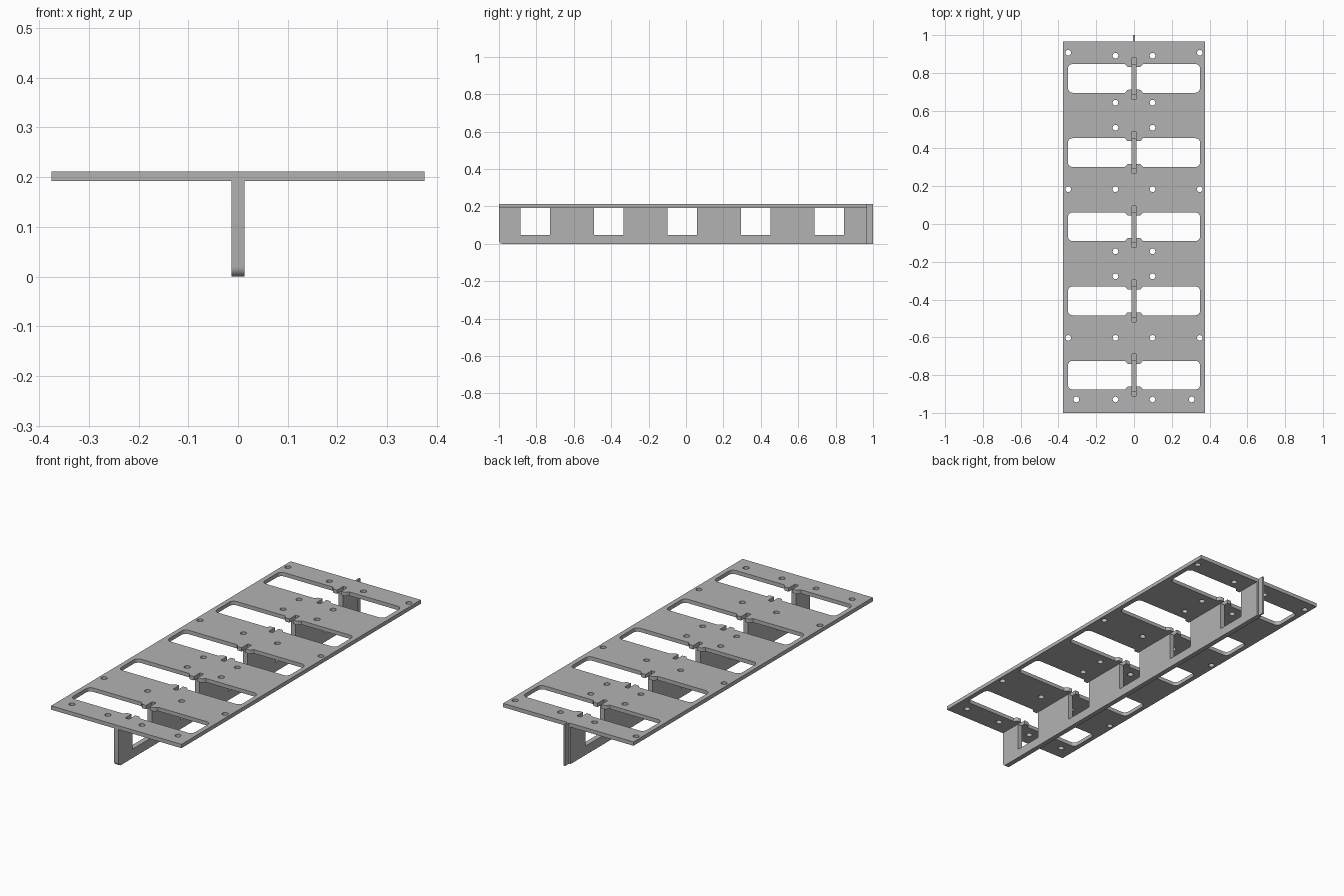
import bpy, bmesh, math
from mathutils import Matrix

if "Cube" in bpy.data.objects:
    bpy.data.objects.remove(bpy.data.objects["Cube"], do_unlink=True)

grey = bpy.data.materials.new("mid_grey")
grey.use_nodes = True
colour = (0.45, 0.45, 0.45, 1)
grey.diffuse_color = colour
grey.node_tree.nodes["Principled BSDF"].inputs["Base Color"].default_value = colour


def arc(cx, cy, r, start, end, steps=6):
    """Points on a circular arc, angles in degrees."""
    angles = [math.radians(start + (end - start) * i / steps) for i in range(steps + 1)]
    return [(cx + r * math.cos(a), cy + r * math.sin(a)) for a in angles]


def sheet(name, outlines, thickness, matrix):
    """Cut a flat sheet: the first outline is the rim, the rest are holes."""
    curve = bpy.data.curves.new(name + "_profile", 'CURVE')
    curve.dimensions = '2D'
    curve.fill_mode = 'BOTH'
    curve.extrude = thickness / 2
    for pts in outlines:
        spline = curve.splines.new('POLY')
        spline.points.add(len(pts) - 1)
        for p, (u, v) in zip(spline.points, pts):
            p.co = (u, v, 0, 1)
        spline.use_cyclic_u = True
    temp = bpy.data.objects.new(name + "_temp", curve)
    bpy.context.collection.objects.link(temp)
    graph = bpy.context.evaluated_depsgraph_get()
    mesh = bpy.data.meshes.new_from_object(temp.evaluated_get(graph))
    bpy.data.objects.remove(temp, do_unlink=True)
    bm = bmesh.new()
    bm.from_mesh(mesh)
    bmesh.ops.remove_doubles(bm, verts=bm.verts, dist=0.0001)
    bmesh.ops.recalc_face_normals(bm, faces=bm.faces)
    bm.transform(matrix)
    bm.to_mesh(mesh)
    bm.free()
    mesh.name = name
    mesh.materials.clear()
    mesh.materials.append(grey)
    obj = bpy.data.objects.new(name, mesh)
    bpy.context.collection.objects.link(obj)
    bpy.ops.object.select_all(action='DESELECT')
    obj.select_set(True)
    bpy.context.view_layer.objects.active = obj
    bpy.ops.object.shade_smooth_by_angle(angle=math.radians(35))
    return obj


BACK = 0.967       # back edge of the plate
UNDER, TOP = 0.192, 0.212
PITCH = 0.3927

# Opening: rounded slot pair with a central tab and a narrow slit, one quadrant mirrored
quarter = ([(0.011, 0.111), (0.011, 0.06)] + arc(0.03, 0.07, 0.01, -90, -20, 3)
           + [(0.048, 0.076)] + arc(0.325, 0.051, 0.025, 90, 0))
half = quarter + [(x, -y) for x, y in reversed(quarter)]
opening = half + [(-x, y) for x, y in reversed(half)]

# Top plate with openings and bolt holes
outlines = [[(-0.375, -1), (0.375, -1), (0.375, BACK), (-0.375, BACK)]]
for i in range(5):
    cy = -0.8 + PITCH * i
    outlines.append([(x, y + cy) for x, y in opening])
holes = [(0.098, y) for y in (0.891, 0.642, 0.51, 0.184, -0.145, -0.277, -0.603, -0.929)]
holes += [(0.348, 0.907), (0.348, 0.184), (0.348, -0.603), (0.305, -0.929)]
for hx, hy in holes:
    for side in (-1, 1):
        outlines.append(arc(side * hx, hy, 0.015, 0, 360, 20)[:-1])
sheet("top_plate", outlines, TOP - UNDER, Matrix.Translation((0, 0, (TOP + UNDER) / 2)))

# Upright rib with rectangular windows and a rounded front foot
upright = Matrix(((0, 0, 1, 0), (1, 0, 0, 0), (0, 1, 0, 0), (0, 0, 0, 1)))
rim = arc(-0.98, 0.02, 0.02, 180, 270) + [(BACK, 0), (BACK, UNDER)]
for i in reversed(range(5)):
    cy = -0.805 + PITCH * i
    a, b = cy - 0.079, cy + 0.079
    rim += [(b, UNDER), (b, 0.047), (a, 0.047), (a, UNDER)]
rim.append((-1, UNDER))
sheet("centre_rib", [rim], 0.026, upright)

# Thin fin at the back end of the rib
sheet("back_fin", [[(BACK - 0.002, 0), (1, 0), (1, TOP), (BACK - 0.002, TOP)]], 0.008, upright)
